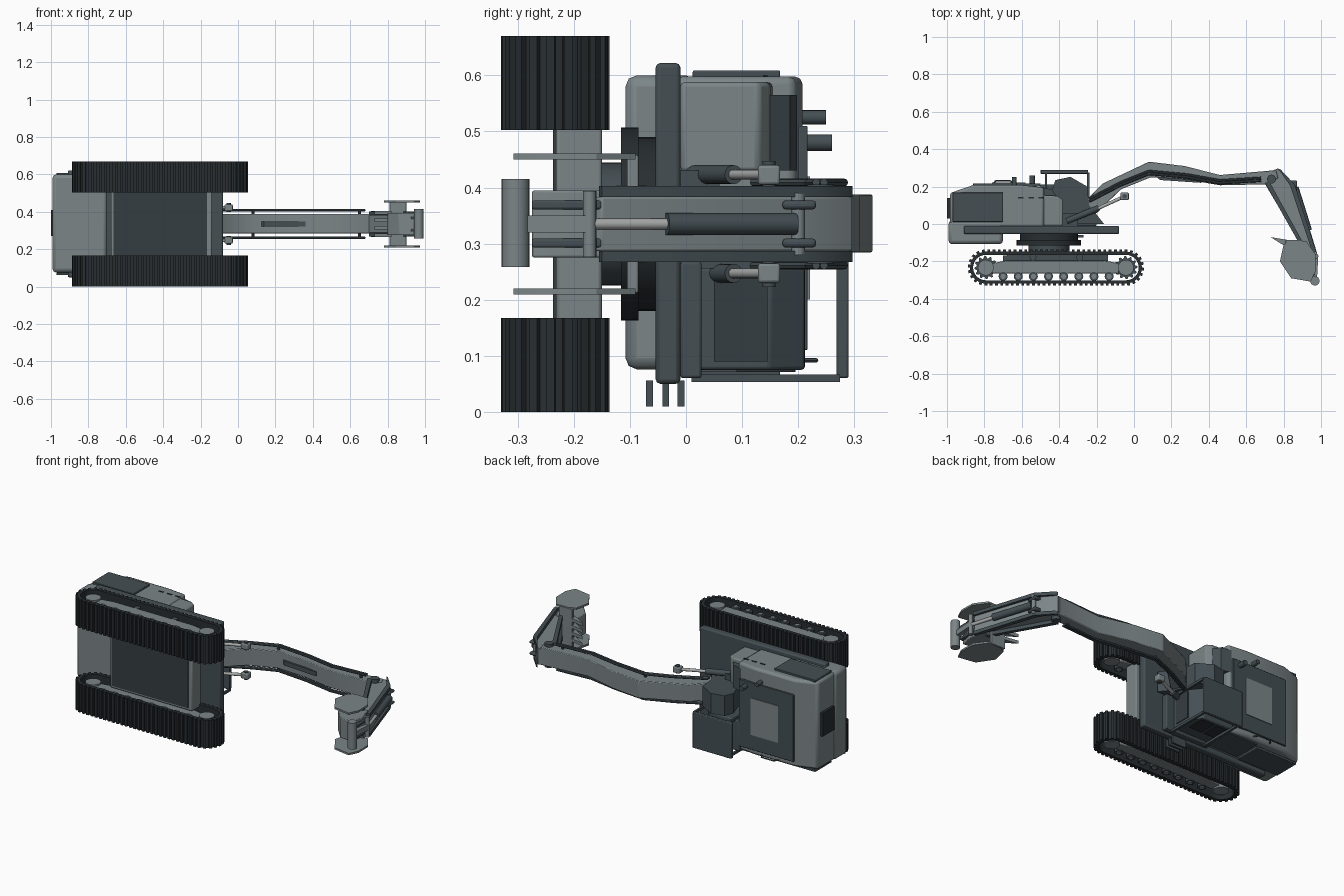
import bpy, bmesh, math
from mathutils import Vector, Matrix

ZC = 0.335  # middle plane across the machine width


def mat(name, r, g, b):
    m = bpy.data.materials.new(name)
    m.diffuse_color = (r, g, b, 1)
    return m


LIGHT = mat("body grey", 0.20, 0.235, 0.245)
DARK = mat("dark slate", 0.058, 0.077, 0.087)
BLACK = mat("track black", 0.021, 0.027, 0.030)
GLASS = mat("panel charcoal", 0.036, 0.047, 0.053)
STEEL = mat("bright steel", 0.40, 0.41, 0.41)


def finish(name, bm, m, bevel=0):
    bmesh.ops.recalc_face_normals(bm, faces=bm.faces)
    me = bpy.data.meshes.new(name)
    bm.to_mesh(me)
    bm.free()
    me.materials.append(m)
    ob = bpy.data.objects.new(name, me)
    bpy.context.collection.objects.link(ob)
    if bevel:
        mod = ob.modifiers.new("bevel", 'BEVEL')
        mod.width, mod.segments, mod.limit_method = bevel, 2, 'ANGLE'
    return ob


def prism(name, pts, z0, z1, m, bevel=0):
    bm = bmesh.new()
    f = bm.faces.new([bm.verts.new((x, y, z0)) for x, y in pts])
    ext = bmesh.ops.extrude_face_region(bm, geom=[f])
    vs = [v for v in ext['geom'] if isinstance(v, bmesh.types.BMVert)]
    bmesh.ops.translate(bm, vec=(0, 0, z1 - z0), verts=vs)
    return finish(name, bm, m, bevel)


def box(name, x0, x1, y0, y1, z0, z1, m, bevel=0):
    return prism(name, [(x0, y0), (x1, y0), (x1, y1), (x0, y1)], z0, z1, m, bevel)


def rod(name, p, q, r, m, n=16):
    p, q = Vector(p), Vector(q)
    d = q - p
    bm = bmesh.new()
    M = Matrix.Translation((p + q) / 2) @ d.to_track_quat('Z', 'Y').to_matrix().to_4x4()
    bmesh.ops.create_cone(bm, cap_ends=True, segments=n, radius1=r, radius2=r,
                          depth=d.length, matrix=M)
    return finish(name, bm, m)


def chain(name, pts, z, r, m):
    # run of round pipe through points in one z plane
    for a, b in zip(pts, pts[1:]):
        rod(name, (*a, z), (*b, z), r, m, 8)


def zspan(s, a, b):
    # span at offsets a..b from the middle, on side s
    return sorted((ZC + s * a, ZC + s * b))


# ---- crawler tracks ----
XA, XB, YC = -0.792, -0.043, -0.233


def track_point(t, r):
    L, arc = XB - XA, math.pi * 0.085
    t = (t % 1) * (2 * L + 2 * arc)
    if t < L:
        return XA + t, YC - r, -math.pi / 2
    t -= L
    if t < arc:
        a = -math.pi / 2 + t / 0.085
        return XB + r * math.cos(a), YC + r * math.sin(a), a
    t -= arc
    if t < L:
        return XB - t, YC + r, math.pi / 2
    a = math.pi / 2 + (t - L) / 0.085
    return XA + r * math.cos(a), YC + r * math.sin(a), a


def track(z0, z1):
    bm = bmesh.new()
    n = 144
    rings = [[bm.verts.new((*track_point(i / n, r)[:2], z)) for i in range(n)]
             for r, z in ((0.085, z0), (0.085, z1), (0.068, z1), (0.068, z0))]
    for k in range(4):
        A, B = rings[k], rings[(k + 1) % 4]
        for i in range(n):
            j = (i + 1) % n
            bm.faces.new((A[i], A[j], B[j], B[i]))
    for i in range(72):
        x, y, a = track_point(i / 72, 0.088)
        M = Matrix.Translation((x, y, (z0 + z1) / 2)) @ Matrix.Rotation(a, 4, 'Z') \
            @ Matrix.Diagonal((0.017, 0.015, z1 - z0, 1))
        bmesh.ops.create_cube(bm, size=1, matrix=M)
    finish("track", bm, BLACK)


for s in (-1, 1):
    z0, z1 = zspan(s, 0.168, 0.335)
    track(z0, z1)
    # sprocket and idler with toothed rims
    for x in (XA, XB):
        gear = []
        for i in range(48):
            r = 0.062 if i % 4 < 2 else 0.05
            gear.append((x + r * math.cos(i * math.pi / 24), YC + r * math.sin(i * math.pi / 24)))
        prism("sprocket", gear, *zspan(s, 0.235, 0.265), DARK)
        rod("wheel_hub", (x, YC, z0 + 0.012), (x, YC, z1 - 0.012), 0.042, LIGHT, 24)
    # side frame and rollers
    prism("side_frame", [(-0.76, -0.265), (-0.08, -0.265), (-0.08, -0.21), (-0.16, -0.195),
                         (-0.68, -0.195), (-0.76, -0.21)], z0 + 0.022, z1 - 0.022, LIGHT, 0.004)
    box("frame_cover", -0.70, -0.14, -0.197, -0.168, z0 + 0.04, z1 - 0.04, DARK)
    for i in range(8):
        x = -0.70 + i * 0.081
        rod("lower_roller", (x, -0.28, z0 + 0.02), (x, -0.28, z1 - 0.02), 0.024, DARK)
        rod("roller_cap", (x, -0.28, z0 + 0.014), (x, -0.28, z1 - 0.014), 0.014, LIGHT, 12)
    for x in (-0.54, -0.29):
        rod("upper_roller", (x, -0.178, z0 + 0.025), (x, -0.178, z1 - 0.025), 0.018, DARK)

# ---- undercarriage and slew ring ----
box("cross_frame", -0.68, -0.14, -0.232, -0.15, 0.15, 0.52, LIGHT, 0.006)
box("belly_plate", -0.665, -0.165, -0.237, -0.231, 0.165, 0.505, GLASS)
rod("slew_neck", (-0.455, -0.16, ZC), (-0.455, -0.03, ZC), 0.11, DARK, 32)
rod("slew_ring", (-0.455, -0.116, ZC), (-0.455, -0.085, ZC), 0.172, BLACK, 40)
rod("slew_ring_top", (-0.455, -0.086, ZC), (-0.455, -0.05, ZC), 0.155, BLACK, 40)

# ---- deck and rear body ----
box("deck", -0.91, -0.08, -0.054, -0.01, 0.05, 0.622, DARK, 0.008)
box("counterweight", -0.992, -0.70, -0.108, 0.02, 0.076, 0.6, LIGHT, 0.02)
prism("engine_body", [(-0.985, -0.02), (-0.69, -0.02), (-0.48, -0.02), (-0.48, 0.195),
                      (-0.60, 0.208), (-0.86, 0.208), (-0.985, 0.165)], 0.078, 0.598, LIGHT, 0.014)
prism("tool_box", [(-0.50, -0.01), (-0.38, -0.01), (-0.38, 0.13), (-0.41, 0.15), (-0.50, 0.155)],
      0.428, 0.588, LIGHT, 0.008)
prism("tool_box_top", [(-0.50, 0.15), (-0.41, 0.145), (-0.44, 0.185), (-0.50, 0.198)],
      0.43, 0.565, DARK)
box("centre_bay", -0.49, -0.30, -0.01, 0.06, 0.25, 0.43, DARK)
for s in (-1, 1):
    box("side_panel", -0.97, -0.70, 0.012, 0.168, *zspan(s, 0.26, 0.274), DARK, 0.003)
box("left_side_panel", -0.69, -0.50, 0.012, 0.18, 0.071, 0.08, DARK)
box("hood", -0.86, -0.50, 0.2, 0.217, 0.11, 0.51, DARK, 0.003)
box("hood_hatch", -0.76, -0.58, 0.216, 0.221, 0.2, 0.42, LIGHT)
box("rear_vent", -1.0, -0.98, 0.03, 0.14, 0.27, 0.41, BLACK)
for i in range(3):
    x = -0.62 + i * 0.055
    box("side_slot", x, x + 0.03, 0.137, 0.145, 0.597, 0.601, BLACK)
rod("exhaust_tall", (-0.545, 0.2, 0.48), (-0.545, 0.26, 0.48), 0.015, DARK)
rod("exhaust_short", (-0.64, 0.2, 0.525), (-0.64, 0.25, 0.525), 0.013, DARK)
chain("hood_rail", [(-0.76, 0.2), (-0.74, 0.232), (-0.66, 0.232), (-0.64, 0.2)], 0.092, 0.004, DARK)

# ---- operator cab with raised roof guard ----
box("cab_base", -0.50, -0.20, -0.01, 0.028, 0.06, 0.268, DARK, 0.005)
prism("cab", [(-0.50, 0.02), (-0.25, 0.02), (-0.25, 0.15), (-0.30, 0.212), (-0.50, 0.212)],
      0.075, 0.258, DARK, 0.006)
for x in (-0.485, -0.385):
    box("cab_side_window", x, x + 0.085, 0.09, 0.195, 0.071, 0.077, BLACK)
box("cab_front_window", -0.252, -0.246, 0.05, 0.145, 0.09, 0.245, GLASS)
box("roof_guard", -0.50, -0.245, 0.268, 0.29, 0.06, 0.272, DARK, 0.004)
for x in (-0.47, -0.245):
    for z in (0.06, 0.263):
        box("guard_post", x - 0.006, x + 0.006, 0.01, 0.275, z - 0.007, z + 0.007, DARK)
for y in (-0.065, -0.036, -0.009):
    box("cab_step", -0.36, -0.27, y - 0.006, y + 0.006, 0.01, 0.056, DARK)

# ---- boom ----
prism("boom_bracket", [(-0.38, 0.0), (-0.16, 0.0), (-0.24, 0.1), (-0.25, 0.2), (-0.34, 0.252),
                       (-0.42, 0.235), (-0.44, 0.18)], 0.275, 0.395, DARK)
prism("boom", [(-0.29, 0.03), (-0.22, 0.04), (-0.07, 0.185), (0.09, 0.25), (0.28, 0.238),
               (0.46, 0.207), (0.70, 0.212), (0.77, 0.245), (0.76, 0.288), (0.46, 0.262),
               (0.27, 0.31), (0.08, 0.333), (-0.17, 0.215), (-0.29, 0.09)],
      0.284, 0.388, LIGHT, 0.004)
prism("boom_rib", [(0.12, 0.252), (0.36, 0.23), (0.36, 0.22), (0.14, 0.235)], 0.322, 0.348, DARK)
for s in (-1, 1):
    z = ZC + s * 0.074
    for dy in (0, 0.014):
        chain("boom_pipe", [(-0.24, 0.12 + dy), (-0.07, 0.208 + dy), (0.08, 0.268 + dy),
                            (0.28, 0.25 + dy), (0.46, 0.218 + dy), (0.68, 0.232 + dy)],
              z, 0.007, DARK)
    # lifting cylinders beside the boom
    z = ZC + s * 0.088
    rod("lift_cylinder", (-0.36, 0.015, z), (-0.19, 0.085, z), 0.017, DARK)
    rod("lift_rod", (-0.2, 0.08, z), (-0.05, 0.148, z), 0.009, STEEL)
    box("lift_eye", -0.072, -0.028, 0.128, 0.168, *zspan(s, 0.07, 0.105), LIGHT, 0.005)
    rod("lift_pin", (-0.05, 0.148, ZC + s * 0.065), (-0.05, 0.148, ZC + s * 0.112), 0.012, DARK)
for x, y in ((0.08, 0.268), (0.65, 0.232)):
    rod("pipe_clamp", (x, y, 0.258), (x, y, 0.412), 0.008, DARK, 8)

# ---- stick ----
prism("stick", [(0.70, 0.215), (0.70, 0.27), (0.77, 0.297), (0.845, 0.21), (0.965, -0.15),
                (0.945, -0.185), (0.90, -0.125)], 0.287, 0.383, LIGHT, 0.003)
rod("elbow_pin", (0.735, 0.24, 0.265), (0.735, 0.24, 0.405), 0.024, DARK)
for s in (-1, 1):
    za, zb = zspan(s, 0.048, 0.068)
    prism("stick_rail_inner", [(0.70, 0.22), (0.725, 0.225), (0.915, -0.12), (0.895, -0.125)],
          za, zb, DARK)
    prism("stick_rail_outer", [(0.77, 0.297), (0.785, 0.29), (0.86, 0.21), (0.975, -0.15),
                               (0.955, -0.155), (0.835, 0.205)], za, zb, DARK)
    za, zb = zspan(s, 0.026, 0.042)
    box("cylinder_lug", 0.83, 0.872, 0.172, 0.232, za, zb, DARK, 0.006)
    box("wrist_lug", 0.925, 0.965, -0.275, -0.15, za, zb, DARK, 0.004)
rod("cylinder_pin", (0.855, 0.2, 0.28), (0.855, 0.2, 0.39), 0.012, LIGHT)
rod("curl_cylinder", (0.86, 0.195, ZC), (0.932, -0.035, ZC), 0.02, DARK)
rod("curl_rod", (0.93, -0.03, ZC), (0.974, -0.175, ZC), 0.01, STEEL)
rod("curl_pin", (0.974, -0.172, 0.276), (0.974, -0.172, 0.394), 0.012, LIGHT)
prism("curl_link", [(0.964, -0.17), (0.985, -0.175), (0.978, -0.3), (0.95, -0.3)],
      0.32, 0.35, LIGHT)

# ---- bucket ----
for s in (-1, 1):
    prism("bucket_side", [(0.80, -0.11), (0.84, -0.09), (0.92, -0.09), (0.97, -0.16), (0.972, -0.25),
                          (0.945, -0.308), (0.84, -0.29), (0.78, -0.2)],
          *zspan(s, 0.115, 0.126), LIGHT)
box("bucket_back", 0.81, 0.90, -0.105, -0.085, 0.212, 0.458, LIGHT, 0.003)
prism("bucket_core", [(0.80, -0.12), (0.93, -0.1), (0.955, -0.2), (0.94, -0.275), (0.86, -0.265),
                      (0.80, -0.2)], 0.275, 0.395, LIGHT, 0.004)
for i in range(4):
    z = 0.275 + i * 0.04
    prism("tooth", [(0.73, -0.07), (0.82, -0.085), (0.82, -0.125), (0.785, -0.105)],
          z - 0.009, z + 0.009, LIGHT)
rod("bucket_roller", (0.967, -0.304, 0.258), (0.967, -0.304, 0.415), 0.025, LIGHT, 20)

# crisp edges with smooth round parts
bpy.ops.object.select_all(action='SELECT')
bpy.context.view_layer.objects.active = bpy.context.selected_objects[0]
bpy.ops.object.shade_smooth_by_angle()
